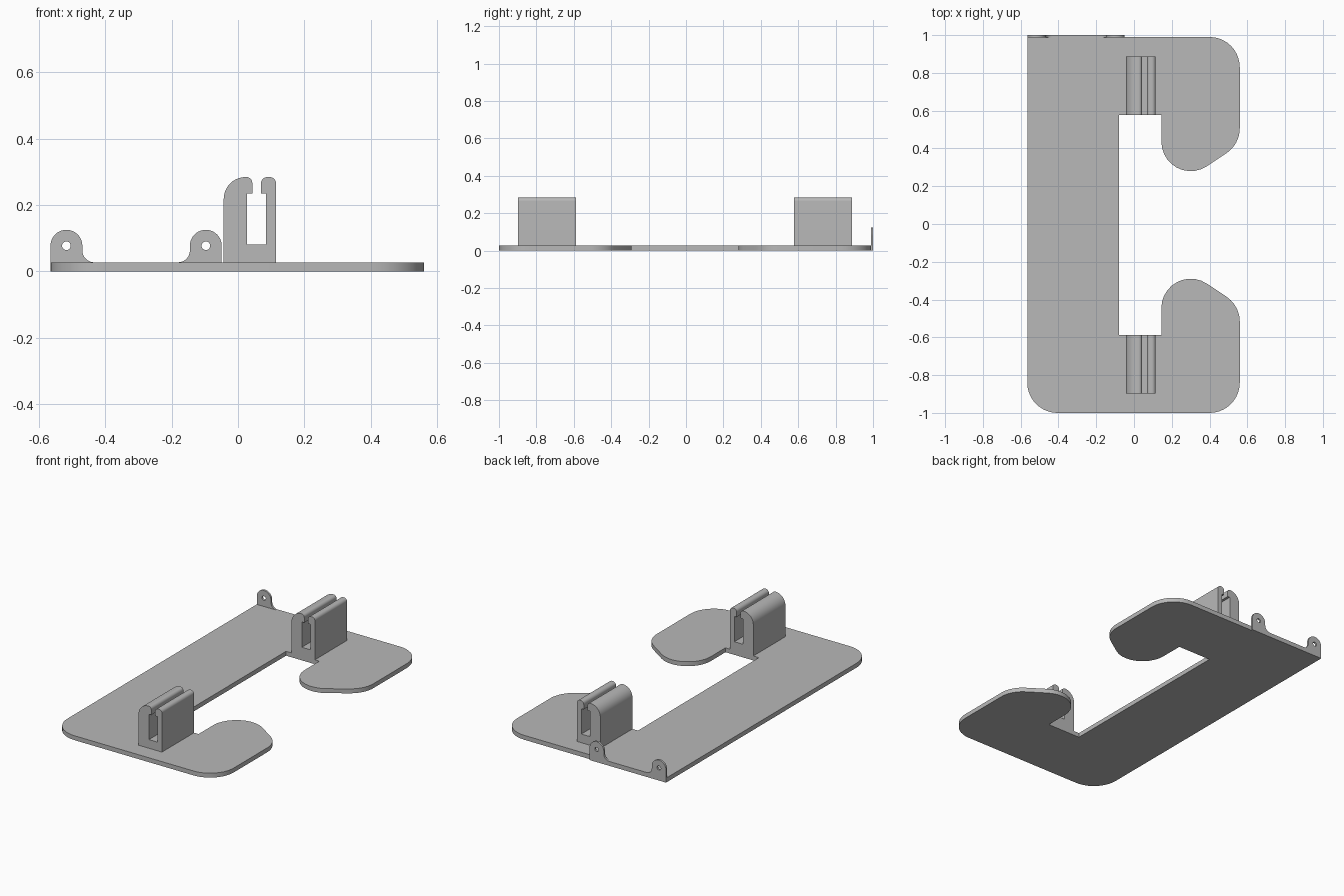
import bpy, bmesh, math
from mathutils import Vector, Matrix

if "Cube" in bpy.data.objects:
    bpy.data.objects.remove(bpy.data.objects["Cube"])

grey = bpy.data.materials.new("plain grey")
grey.use_nodes = True
colour = (0.48, 0.48, 0.48, 1)
grey.diffuse_color = colour
grey.node_tree.nodes["Principled BSDF"].inputs["Base Color"].default_value = colour

MID_Y = -0.005      # symmetry line of the plate
THICK = 0.027       # plate thickness


def rounded(corners, steps=10):
    """Outline from (x, y, radius) corners, each filleted with an arc."""
    path = []
    for i, (x, y, r) in enumerate(corners):
        p = Vector((x, y))
        if r == 0:
            path.append(p)
            continue
        a = (Vector(corners[i - 1][:2]) - p).normalized()
        b = (Vector(corners[(i + 1) % len(corners)][:2]) - p).normalized()
        half = a.angle(b) / 2
        centre = p + (a + b).normalized() * (r / math.sin(half))
        start = p + a * (r / math.tan(half)) - centre
        end = p + b * (r / math.tan(half)) - centre
        sweep = start.angle_signed(end)
        for k in range(steps + 1):
            path.append(centre + Matrix.Rotation(-sweep * k / steps, 2) @ start)
    return path


def circle(x, y, r, n=24):
    return [Vector((x + r * math.cos(math.tau * k / n), y + r * math.sin(math.tau * k / n)))
            for k in range(n)]


def extrude(name, loops, depth, matrix):
    """Solid from closed outlines (inner ones become holes), centred on its depth."""
    curve = bpy.data.curves.new(name, 'CURVE')
    curve.dimensions = '2D'
    curve.fill_mode = 'BOTH'
    curve.extrude = depth / 2
    for loop in loops:
        spline = curve.splines.new('POLY')
        spline.points.add(len(loop) - 1)
        for point, co in zip(spline.points, loop):
            point.co = (co.x, co.y, 0, 1)
        spline.use_cyclic_u = True
    obj = bpy.data.objects.new(name, curve)
    bpy.context.collection.objects.link(obj)
    bpy.ops.object.select_all(action='DESELECT')
    obj.select_set(True)
    bpy.context.view_layer.objects.active = obj
    bpy.ops.object.convert(target='MESH')
    obj = bpy.context.object
    bm = bmesh.new()
    bm.from_mesh(obj.data)
    bmesh.ops.remove_doubles(bm, verts=bm.verts, dist=0.00005)
    bmesh.ops.recalc_face_normals(bm, faces=bm.faces)
    bm.transform(matrix)
    bm.to_mesh(obj.data)
    bm.free()
    obj.data.materials.clear()
    obj.data.materials.append(grey)
    bpy.ops.object.shade_smooth_by_angle(angle=math.radians(30))
    return obj


def upright(y):
    return Matrix.Translation((0, y, 0)) @ Matrix.Rotation(math.pi / 2, 4, 'X')


# Base plate: one half outline, mirrored front to back
half = [(0.56, 0.995, 0.16), (0.56, 0.427, 0.16), (0.145, 0.15, 0.155),
        (0.145, 0.583, 0), (-0.08, 0.583, 0)]
front = [(x, -y, r) for x, y, r in reversed(half)]
outline = [(-0.565, 0.995, 0)] + half + front + [(-0.565, -0.995, 0.16)]
extrude("base_plate", [rounded(outline)], THICK,
        Matrix.Translation((0, MID_Y, THICK / 2)))

# Slotted clips, one at each end
clip = [(-0.043, THICK, 0), (0.115, THICK, 0), (0.115, 0.284, 0.02), (0.069, 0.284, 0.02),
        (0.069, 0.235, 0), (0.085, 0.235, 0), (0.085, 0.08, 0), (0.027, 0.08, 0),
        (0.027, 0.235, 0), (0.043, 0.235, 0), (0.043, 0.284, 0.018), (-0.043, 0.284, 0.066)]
for name, side in (("back_clip", 1), ("front_clip", -1)):
    extrude(name, [rounded(clip)], 0.31, upright(MID_Y + side * 0.738))

# Thin back strip with two pierced tabs
R = 0.0479
tabs = [(-0.565, 0, 0), (-0.049, 0, 0), (-0.049, 0.125, R), (-0.145, 0.125, R),
        (-0.145, THICK, 0.036), (-0.469, THICK, 0.036), (-0.469, 0.125, R), (-0.565, 0.125, R)]
holes = [circle(x, 0.077, 0.013) for x in (-0.517, -0.097)]
extrude("back_tabs", [rounded(tabs)] + holes, 0.012, upright(0.994))
